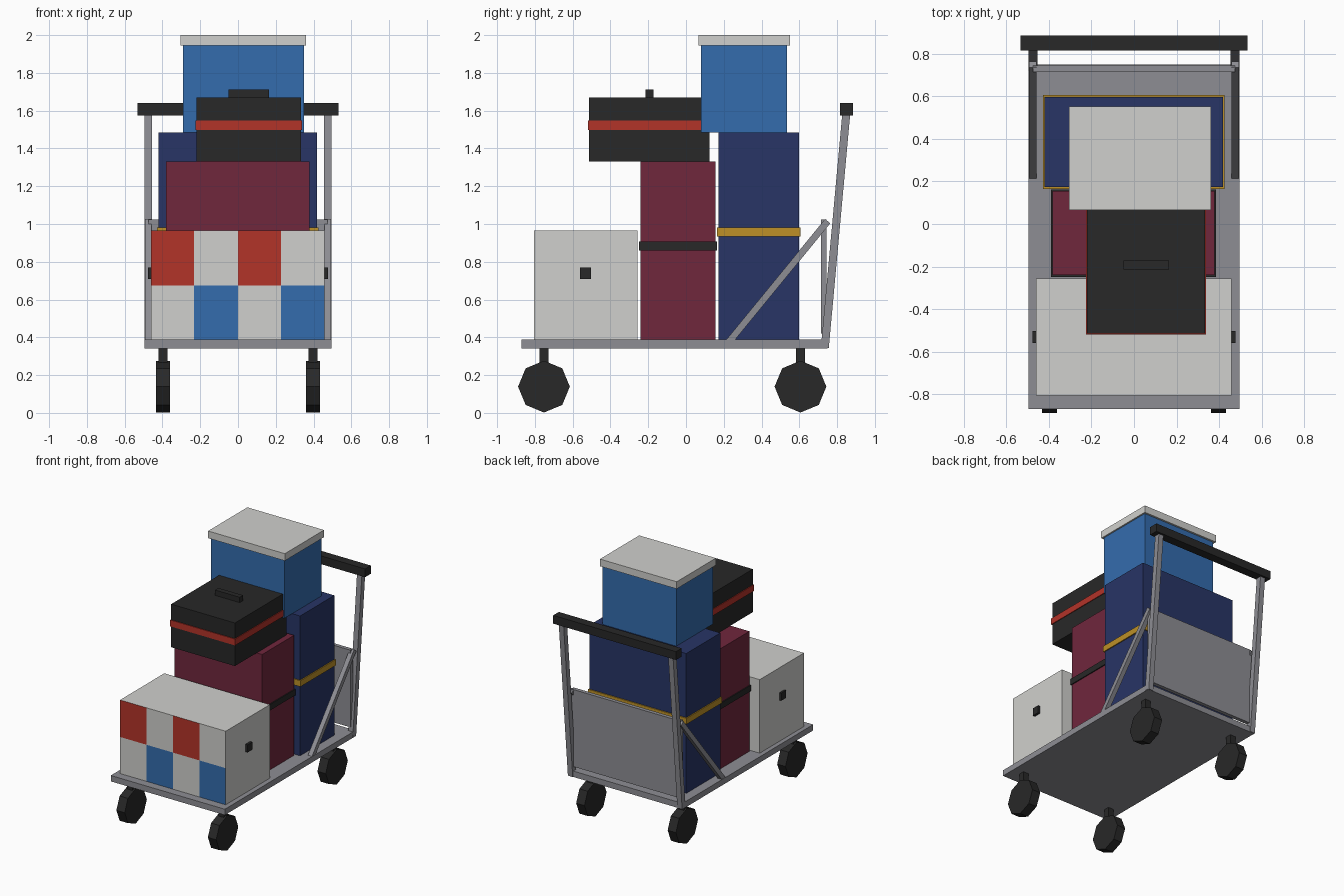
import bpy, bmesh, math
from mathutils import Vector, Matrix

if "Cube" in bpy.data.objects:
    bpy.data.objects.remove(bpy.data.objects["Cube"])


def mat(name, r, g, b):
    m = bpy.data.materials.new(name)
    m.diffuse_color = (r, g, b, 1)
    m.use_nodes = True
    m.node_tree.nodes["Principled BSDF"].inputs["Base Color"].default_value = m.diffuse_color
    return m


GRAY = mat("steel gray", 0.27, 0.27, 0.295)
BLACK = mat("soft black", 0.021, 0.021, 0.021)
WHITE = mat("off white", 0.63, 0.63, 0.61)
RED = mat("red", 0.45, 0.033, 0.022)
BLUE = mat("blue", 0.034, 0.15, 0.42)
NAVY = mat("navy", 0.021, 0.035, 0.133)
WINE = mat("burgundy", 0.16, 0.02, 0.046)
GOLD = mat("gold", 0.51, 0.28, 0.02)


def finish(name, bm, *mats):
    bmesh.ops.recalc_face_normals(bm, faces=bm.faces)
    me = bpy.data.meshes.new(name)
    bm.to_mesh(me)
    bm.free()
    for m in mats:
        me.materials.append(m)
    ob = bpy.data.objects.new(name, me)
    bpy.context.collection.objects.link(ob)
    return ob


def box(name, x, y, z, *mats):
    """Box from (min, max) ranges on each axis."""
    bm = bmesh.new()
    size = [r[1] - r[0] for r in (x, y, z)]
    mid = [(r[0] + r[1]) / 2 for r in (x, y, z)]
    bmesh.ops.create_cube(bm, size=1, matrix=Matrix.Translation(mid) @ Matrix.Diagonal((*size, 1)))
    return finish(name, bm, *mats)


def strap(name, x, y, z, m, out=0.008):
    """Band standing slightly proud of a case."""
    return box(name, (x[0] - out, x[1] + out), (y[0] - out, y[1] + out), z, m)


def bar(name, x, a, b, w, m):
    """Square bar between two (y, z) points at a given x."""
    a, b = Vector((x, *a)), Vector((x, *b))
    d = b - a
    rot = Matrix.Rotation(-math.atan2(d.y, d.z), 4, 'X')
    bm = bmesh.new()
    bmesh.ops.create_cube(bm, size=1, matrix=Matrix.Translation((a + b) / 2) @ rot
                          @ Matrix.Diagonal((w, w, d.length, 1)))
    return finish(name, bm, m)


# Cart platform, back panel and push handle
box("platform", (-0.495, 0.495), (-0.87, 0.75), (0.342, 0.388), GRAY)
box("back_panel", (-0.475, 0.475), (0.715, 0.745), (0.42, 1.025), GRAY)
box("push_handle", (-0.533, 0.533), (0.815, 0.885), (1.575, 1.64), BLACK)

for side, s in (("left", -1), ("right", 1)):
    # Leaning posts and diagonal braces
    bar(f"post_{side}", s * 0.475, (0.735, 0.345), (0.85, 1.6), 0.042, GRAY)
    bar(f"brace_{side}", s * 0.475, (0.21, 0.355), (0.75, 1.015), 0.036, GRAY)
    # Eight-sided wheels on short stems
    for end, y in (("front", -0.752), ("back", 0.606)):
        bm = bmesh.new()
        bmesh.ops.create_cone(bm, cap_ends=True, segments=8, radius1=0.137, radius2=0.137, depth=0.072,
                              matrix=Matrix.Translation((s * 0.397, y, 0.139))
                              @ Matrix.Rotation(math.pi / 2, 4, 'Y'))
        finish(f"wheel_{end}_{side}", bm, BLACK)
        box(f"wheel_stem_{end}_{side}", (s * 0.397 - 0.024, s * 0.397 + 0.024),
            (y - 0.023, y + 0.023), (0.2, 0.345), BLACK)
    # Side grips of the checked trunk
    box(f"trunk_grip_{side}", (s * 0.466 - 0.01, s * 0.466 + 0.01), (-0.56, -0.502), (0.71, 0.77), BLACK)

# White trunk with a checked front: 4 columns by 2 rows
trunk = box("trunk", (-0.46, 0.457), (-0.805, -0.257), (0.386, 0.965), WHITE, RED, BLUE)
bm = bmesh.new()
bm.from_mesh(trunk.data)
for co, no in (((-0.232, 0, 0), (1, 0, 0)), ((0, 0, 0), (1, 0, 0)),
               ((0.228, 0, 0), (1, 0, 0)), ((0, 0, 0.675), (0, 0, 1))):
    bmesh.ops.bisect_plane(bm, geom=bm.verts[:] + bm.edges[:] + bm.faces[:], plane_co=co, plane_no=no)
bm.normal_update()
for f in bm.faces:
    if f.normal.y < -0.9:
        c = f.calc_center_median()
        col = int((c.x + 0.46) / 0.23)
        if c.z > 0.675 and col % 2 == 0:
            f.material_index = 1
        elif c.z < 0.675 and col % 2 == 1:
            f.material_index = 2
bm.to_mesh(trunk.data)
bm.free()

# Burgundy suitcase with dark strap
x, y = (-0.382, 0.378), (-0.24, 0.155)
box("burgundy_case", x, y, (0.386, 1.33), WINE)
strap("burgundy_case_strap", x, y, (0.86, 0.907), BLACK)

# Tall navy suitcase with gold strap
x, y = (-0.42, 0.418), (0.173, 0.597)
box("navy_case", x, y, (0.386, 1.485), NAVY)
strap("navy_case_strap", x, y, (0.935, 0.982), GOLD)

# Black case with red band and top grip
x, y = (-0.22, 0.333), (-0.514, 0.124)
box("black_case", x, y, (1.332, 1.67), BLACK)
strap("black_case_band", x, y, (1.497, 1.547), RED, 0.006)
box("black_case_grip", (-0.05, 0.165), (-0.214, -0.172), (1.665, 1.712), BLACK)

# Blue carton with pale lid
box("blue_carton", (-0.291, 0.349), (0.08, 0.536), (1.485, 1.95), BLUE)
box("carton_lid", (-0.305, 0.361), (0.065, 0.551), (1.944, 2.0), WHITE)
